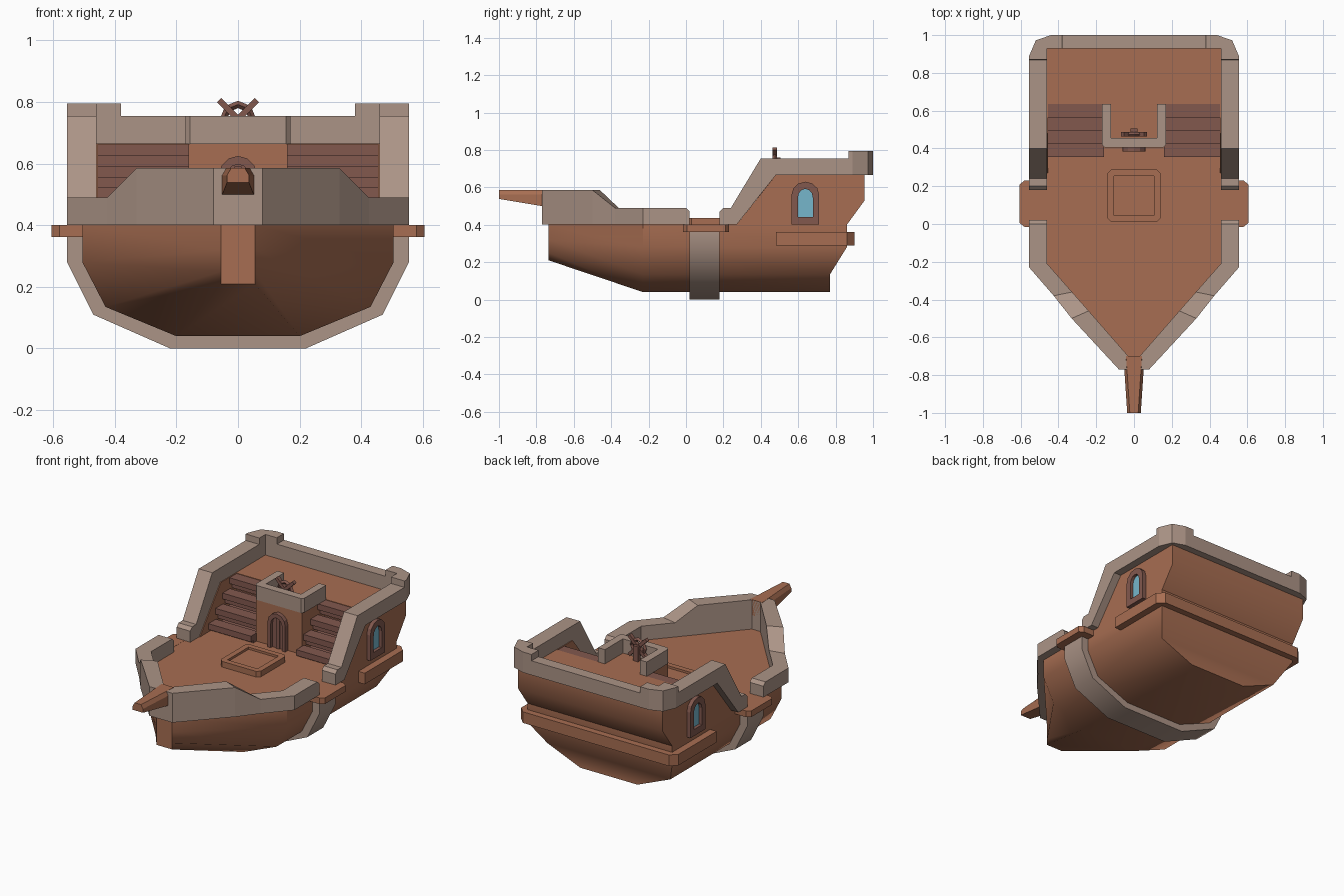
import bpy, bmesh, math
from mathutils import Matrix

cube = bpy.data.objects.get("Cube")
if cube:
    bpy.data.objects.remove(cube, do_unlink=True)


def material(name, r, g, b):
    m = bpy.data.materials.new(name)
    m.use_nodes = True
    m.diffuse_color = (r, g, b, 1)
    m.node_tree.nodes["Principled BSDF"].inputs["Base Color"].default_value = (r, g, b, 1)
    return m


WOOD = material("hull wood", .39, .155, .084)
TRIM = material("pale trim", .41, .295, .24)
DARK = material("dark plank", .223, .098, .076)
GLASS = material("window glass", .18, .47, .6)


def finish(name, bm, mat, smooth=None):
    bmesh.ops.recalc_face_normals(bm, faces=bm.faces)
    mesh = bpy.data.meshes.new(name)
    bm.to_mesh(mesh)
    bm.free()
    mesh.materials.append(mat)
    ob = bpy.data.objects.new(name, mesh)
    bpy.context.scene.collection.objects.link(ob)
    if smooth:
        bpy.ops.object.select_all(action='DESELECT')
        ob.select_set(True)
        bpy.context.view_layer.objects.active = ob
        bpy.ops.object.shade_smooth_by_angle(angle=math.radians(smooth))
    return ob


def prism(name, pts, axis, lo, hi, mat, smooth=None):
    """Extrude a 2D outline along an axis."""
    bm = bmesh.new()
    place = {'X': lambda p, d: (d, p[0], p[1]),
             'Y': lambda p, d: (p[0], d, p[1]),
             'Z': lambda p, d: (p[0], p[1], d)}[axis]
    a = [bm.verts.new(place(p, lo)) for p in pts]
    b = [bm.verts.new(place(p, hi)) for p in pts]
    bm.faces.new(a)
    bm.faces.new(b[::-1])
    for i in range(len(pts)):
        j = (i + 1) % len(pts)
        bm.faces.new((a[i], a[j], b[j], b[i]))
    return finish(name, bm, mat, smooth)


def box(name, x0, x1, y0, y1, z0, z1, mat):
    return prism(name, [(x0, y0), (x1, y0), (x1, y1), (x0, y1)], 'Z', z0, z1, mat)


def rail(name, half):
    """Loft a rail through (outer x, outer y, inner x, inner y, bottom, top), mirrored."""
    bm = bmesh.new()
    stations = half + [(-a, b, -c, d, e, f) for a, b, c, d, e, f in half[::-1]]
    rings = [[bm.verts.new(p) for p in ((a, b, e), (a, b, f), (c, d, f), (c, d, e))]
             for a, b, c, d, e, f in stations]
    for r, s in zip(rings, rings[1:]):
        for i in range(4):
            j = (i + 1) % 4
            bm.faces.new((r[i], r[j], s[j], s[i]))
    bm.faces.new(rings[0])
    bm.faces.new(rings[-1])
    return finish(name, bm, TRIM)


def arch(c, w, bottom, spring, top):
    curve = [(c - w * math.cos(math.pi * i / 6),
              spring + (top - spring) * math.sin(math.pi * i / 6)) for i in range(7)]
    return [(c - w, bottom)] + curve + [(c + w, bottom)]


# Lower hull: bow, middle and stern sections joined by quads
section = [(.505, .4), (.505, .28), (.43, .135), (.2, .04)]
bow = [(.055, -.735, z) for z in (.4, .32, .25, .21)]
middle = [(x, -.23, z) for x, z in section]
stern = [(x, y, z) for (x, z), y in zip(section, (.86, .86, .77, .77))]
bm = bmesh.new()
rings = []
for half in (bow, middle, stern):
    pts = half + [(-x, y, z) for x, y, z in half[::-1]]
    rings.append([bm.verts.new(p) for p in pts])
for r, s in zip(rings, rings[1:]):
    for i in range(8):
        j = (i + 1) % 8
        bm.faces.new((r[i], r[j], s[j], s[i]))
for r in (rings[0], rings[-1]):
    for i in range(3):
        bm.faces.new((r[i], r[i + 1], r[6 - i], r[7 - i]))
finish("hull", bm, WOOD, 41)

# Raised stern, its side walls and the cabin
prism("aft_castle", [(.635, .4), (.86, .4), (.955, .53), (.955, .665), (.635, .665)],
      'X', -.505, .505, WOOD, 41)
box("cabin", -.16, .16, .41, .64, .4, .665, WOOD)

# Band round the hull bottom
low = [(.555, .365), (.555, .28), (.47, .11), (.22, 0)]
prism("hull_band", low + [(-x, z) for x, z in low[::-1]], 'Y', .02, .18, TRIM, 41)

# Strake wrapping the stern
prism("stern_strake", [(-.55, .48), (.55, .48), (.55, .86), (.51, .9), (-.51, .9), (-.55, .86)],
      'Z', .29, .36, WOOD)

# Bulwarks
rail("bow_rail", [
    (.555, .02, .46, .02, .4, .47), (.555, 0, .46, 0, .4, .49),
    (.555, -.23, .46, -.21, .4, .49), (.425, -.38, .328, -.36, .4, .49),
    (.33, -.5, .24, -.46, .4, .585), (.08, -.77, .03, -.7, .4, .585)])
run = [(.18, .4, .47), (.2, .4, .49), (.24, .4, .49), (.27, .4, .54), (.4, .565, .755),
       (.48, .665, .755), (.869, .665, .755), (.87, .665, .795)]
rail("stern_rail", [(.555, y, .46, y, b, t) for y, b, t in run] + [
    (.555, .89, .46, .89, .665, .795), (.52, .972, .46, .93, .665, .795),
    (.44, 1, .43, .93, .665, .795), (.38, 1, .38, .93, .665, .795),
    (.379, 1, .379, .93, .665, .755)])
prism("balcony_rail", [(-.17, .635), (-.17, .42), (-.155, .405), (.155, .405), (.17, .42),
                       (.17, .635), (.122, .635), (.122, .455), (-.122, .455), (-.122, .635)],
      'Z', .664, .755, TRIM)

for side, s in (("left", 1), ("right", -1)):
    prism(side + "_castle_wall", [(.27, .4), (.64, .4), (.64, .665), (.48, .665)],
          'X', s * .455, s * .505, WOOD)
    # Boarding ledge
    prism(side + "_ledge", [(s * x, y) for x, y in
          ((.5, -.015), (.58, -.015), (.605, .005), (.605, .21), (.58, .23), (.5, .23))],
          'Z', .362, .401, WOOD)
    # Stairs: treads over set-back risers
    for i in range(4):
        y, z = .355 + .07 * i, .45 + .07 * i
        x0, x1 = sorted((s * .158, s * .462))
        box(f"{side}_tread_{i + 1}", x0, x1, y, y + .075, z - .035, z + .002, DARK)
        box(f"{side}_riser_{i + 1}", x0, x1, y + .025, .64, z - .07, z - .03, DARK)
    # Arched side window
    inner = arch(.638, .04, .44, .545, .592)
    prism(side + "_window_frame", arch(.638, .074, .4, .56, .63) + inner[::-1],
          'X', s * .5, s * .53, DARK)
    box(side + "_window_sill", *sorted((s * .5, s * .53)), .564, .712, .4, .441, DARK)
    prism(side + "_window_glass", inner, 'X', s * .503, s * .51, GLASS)

# Cabin door
hole = arch(0, .04, .4, .55, .598)
prism("door_frame", arch(0, .062, .4, .56, .625) + hole[::-1], 'Y', .383, .412, DARK)
prism("door_panel", hole, 'Y', .402, .412, DARK)
box("door_plank", -.012, .012, .395, .41, .4, .59, DARK)

# Deck hatch
def bevelled(r, c, k):
    return [(x, y + .15) for x, y in ((-r, k - r), (k - r, -r), (r - k, -r), (r, k - r),
                                      (r, r - k), (r - k, r), (k - r, r), (-r, r - k))]


box("hatch_lid", -.11, .11, .04, .26, .4, .422, WOOD)
rim = bevelled(.14, .15, .02)
hole = bevelled(.105, .15, .001)
bm = bmesh.new()
loops = [[bm.verts.new((x, y, z)) for x, y in pts]
         for pts, z in ((rim, .4), (rim, .436), (hole, .436), (hole, .4))]
for a, b in zip(loops, loops[1:] + loops[:1]):
    for i in range(8):
        j = (i + 1) % 8
        bm.faces.new((a[i], a[j], b[j], b[i]))
finish("hatch_rim", bm, WOOD)

# Bowsprit: tapered, with a chamfered top
bm = bmesh.new()
ends = []
for y, w, z in ((-1, .036, .538), (-.7, .056, .488)):
    ends.append([bm.verts.new((x, y, h)) for x, h in
                 ((-w, z), (w, z), (w, .562), (w - .014, .586), (.014 - w, .586), (-w, .562))])
for i in range(6):
    j = (i + 1) % 6
    bm.faces.new((ends[0][i], ends[0][j], ends[1][j], ends[1][i]))
for e in ends:
    bm.faces.new(e)
finish("bowsprit", bm, WOOD)

# Steering wheel on a post
box("wheel_post", -.018, .018, .478, .505, .66, .76, DARK)
bpy.ops.mesh.primitive_torus_add(major_segments=8, minor_segments=4, major_radius=.047,
                                 minor_radius=.012, location=(0, .475, .745),
                                 rotation=(math.pi / 2, 0, 0))
ring = bpy.context.object
ring.name = "wheel_ring"
ring.data.materials.append(DARK)
for i, tilt in enumerate((45, -45)):
    spoke = box(f"wheel_spoke_{i + 1}", -.01, .01, -.012, .012, -.086, .086, DARK)
    spoke.matrix_world = (Matrix.Translation((0, .475, .745))
                          @ Matrix.Rotation(math.radians(tilt), 4, 'Y'))
